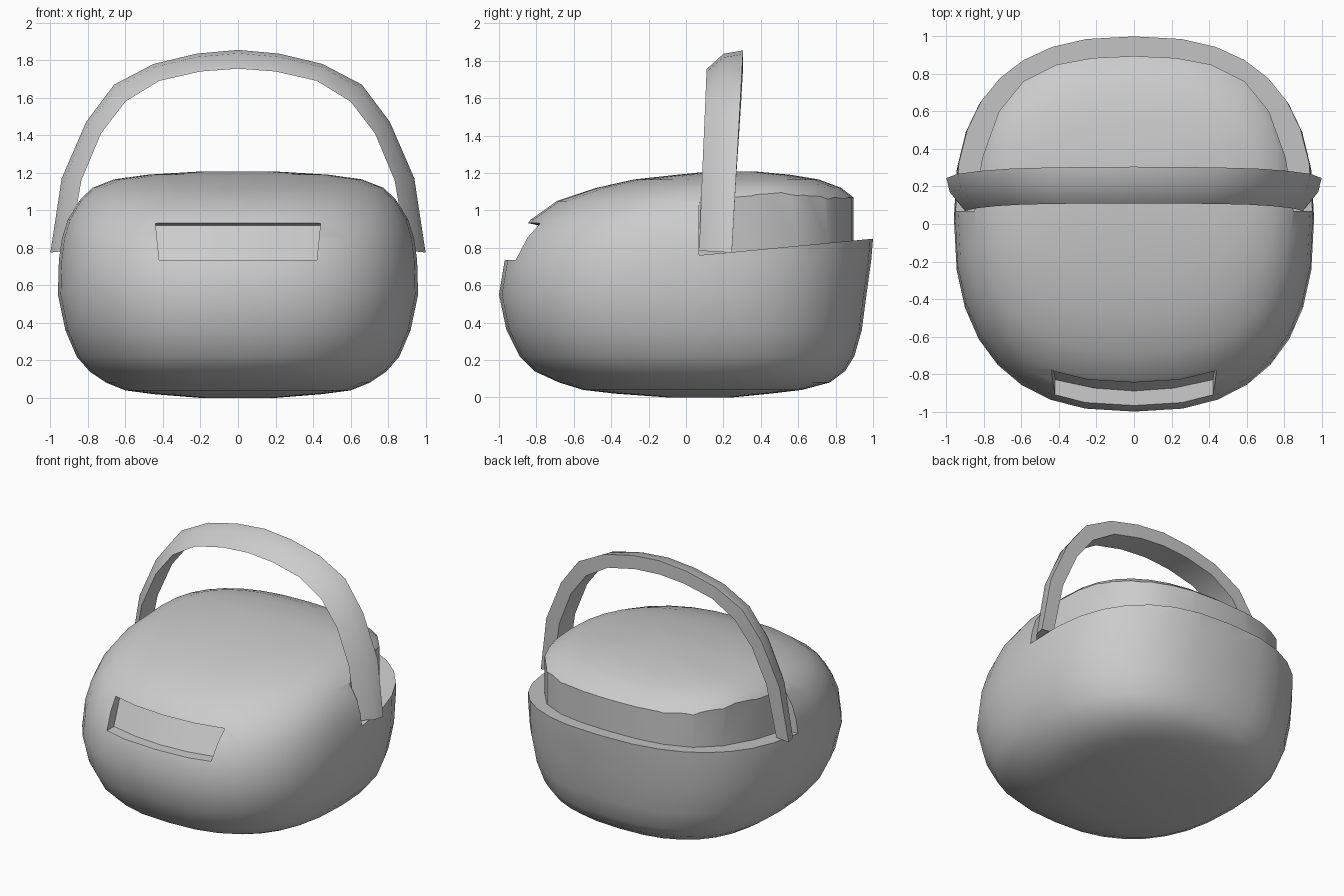
import bpy, bmesh
from math import cos, sin, pi, copysign, radians

cube = bpy.data.objects.get("Cube")
if cube:
    bpy.data.objects.remove(cube, do_unlink=True)

grey = bpy.data.materials.new("matte_grey")
grey.use_nodes = True
GREY = (0.6, 0.6, 0.6, 1)
grey.diffuse_color = GREY
grey.node_tree.nodes["Principled BSDF"].inputs["Base Color"].default_value = GREY


def loft(name, sections):
    """Skin a list of equal-length closed cross-sections and cap both ends."""
    bm = bmesh.new()
    loops = [[bm.verts.new(p) for p in s] for s in sections]
    n = len(loops[0])
    for a, b in zip(loops, loops[1:]):
        for i in range(n):
            j = (i + 1) % n
            bm.faces.new((a[i], a[j], b[j], b[i]))
    bm.faces.new(loops[0])
    bm.faces.new(loops[-1])
    bmesh.ops.recalc_face_normals(bm, faces=bm.faces)
    mesh = bpy.data.meshes.new(name)
    bm.to_mesh(mesh)
    bm.free()
    mesh.materials.append(grey)
    ob = bpy.data.objects.new(name, mesh)
    bpy.context.collection.objects.link(ob)
    return ob


def activate(ob):
    bpy.ops.object.select_all(action='DESELECT')
    ob.select_set(True)
    bpy.context.view_layer.objects.active = ob


def carve(ob, cutter):
    cutter.hide_render = True
    mod = ob.modifiers.new("carve", 'BOOLEAN')
    mod.operation = 'DIFFERENCE'
    mod.solver = 'EXACT'
    mod.object = cutter
    activate(ob)
    bpy.ops.object.modifier_apply(modifier=mod.name)
    bpy.data.objects.remove(cutter, do_unlink=True)


def smooth(ob, angle):
    activate(ob)
    bpy.ops.object.shade_smooth_by_angle(angle=radians(angle))


def mirrored(half):
    """Complete a half outline that ends on the centre line."""
    return half + [(-x, v) for x, v in reversed(half[:-1])]


def body_ring(z, half_width, front, back, count=32, power=2.5):
    mid = (front + back) / 2 + 0.05
    ring = []
    for i in range(count):
        t = 2 * pi * i / count
        c, s = cos(t), sin(t)
        x = half_width * copysign(abs(c) ** (2 / power), c)
        depth = back - mid if s > 0 else mid - front
        ring.append((x, mid + depth * copysign(abs(s) ** (2 / power), s), z))
    return ring


# Rounded body: height, half width, front, back
PROFILE = [
    (0, .2, -.1, .25), (.02, .45, -.38, .45), (.04, .6, -.55, .62),
    (.08, .7, -.68, .77), (.14, .79, -.81, .85), (.22, .86, -.89, .9),
    (.36, .92, -.96, .94), (.55, .96, -1, .965), (.73, .955, -.97, .99),
    (.85, .94, -.91, 1), (.95, .91, -.83, .975), (1.05, .85, -.69, .92),
    (1.12, .775, -.48, .83), (1.165, .66, -.28, .71),
    (1.19, .48, -.05, .56), (1.207, .2, .12, .38),
]
body = loft("basket_body", [body_ring(*p) for p in PROFILE])

# Ledge around the back of the lid, where the handle folds down
FRONT_EDGE = 0.07
lid_outline = mirrored([(.85, FRONT_EDGE), (.81, .35), (.72, .6), (.59, .76),
                        (.41, .85), (.22, .885), (0, .895)])


def ledge_section(x, y):
    ox, oy = x * 1.4, max(FRONT_EDGE, y * 1.4 - 0.4 * FRONT_EDGE)
    floor = lambda v: 0.76 + 0.095 * (v - FRONT_EDGE)
    return [(x, y, floor(y)), (ox, oy, floor(oy)), (ox, oy, 1.5), (x, y, 1.5)]


carve(body, loft("ledge_cutter", [ledge_section(*p) for p in lid_outline]))

# Recessed grip in the front
GRIP = [(-1.2, .735), (-.89, .735), (-.79, .92), (-.86, .935), (-1.2, .96)]


def grip_section(f):
    return [(f * (.42 + .1 * (z - .735)), y + .06 * f * f, z) for y, z in GRIP]


carve(body, loft("grip_cutter", [grip_section(f / 2) for f in range(-2, 3)]))
smooth(body, 32)

# Arched handle, bevelled towards the front
outer = mirrored([(1, .775), (.94, 1.17), (.81, 1.47), (.66, 1.67),
                  (.45, 1.78), (.22, 1.835), (0, 1.855)])
inner = mirrored([(.9, .785), (.835, 1.16), (.73, 1.41), (.6, 1.58),
                  (.42, 1.69), (.2, 1.74), (0, 1.755)])


def handle_section(o, i):
    rise = (o[1] - .77) / 1.08
    front, crest, back = .07 + .04 * rise, .17 + .03 * rise, .245 + .06 * rise
    bx, bz = (i[k] + .82 * (o[k] - i[k]) for k in (0, 1))
    return [(i[0], front, i[1]), (bx, crest, bz),
            (o[0], back, o[1]), (i[0], back, i[1])]


handle = loft("carry_handle", [handle_section(o, i) for o, i in zip(outer, inner)])
smooth(handle, 35)
